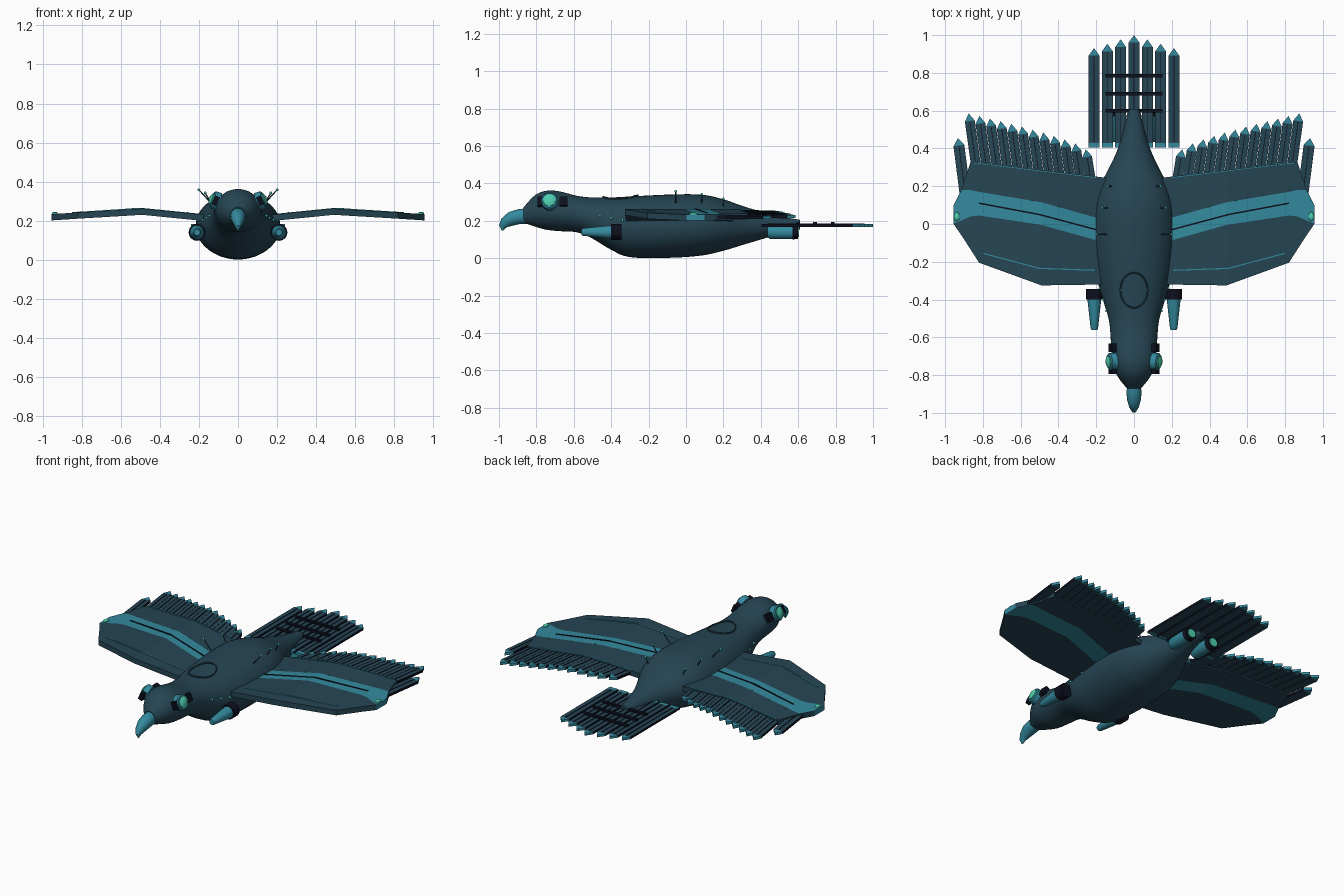
import bpy, math
from mathutils import Vector, Matrix

if "Cube" in bpy.data.objects:
    bpy.data.objects.remove(bpy.data.objects["Cube"])

# ---- flat colours
def colour(name, rgb):
    m = bpy.data.materials.new(name)
    m.diffuse_color = (*rgb, 1)
    m.use_nodes = True
    m.node_tree.nodes["Principled BSDF"].inputs["Base Color"].default_value = m.diffuse_color
    return m
SLATE = colour("dark slate", (0.019, 0.060, 0.088))
TEAL = colour("teal", (0.034, 0.255, 0.345))
NAVY = colour("near black navy", (0.004, 0.005, 0.013))
GREEN = colour("glow green", (0.075, 0.62, 0.43))

# ---- helpers
def make(name, verts, faces, mats, rule=None, smooth=False):
    me = bpy.data.meshes.new(name)
    me.from_pydata([tuple(v) for v in verts], [], faces)
    for m in mats:
        me.materials.append(m)
    ob = bpy.data.objects.new(name, me)
    bpy.context.collection.objects.link(ob)
    if rule:
        for p in me.polygons:
            p.material_index = rule(p)
    bpy.context.view_layer.objects.active = ob
    for o in bpy.context.selected_objects:
        o.select_set(False)
    ob.select_set(True)
    bpy.ops.object.mode_set(mode='EDIT')
    bpy.ops.mesh.select_all(action='SELECT')
    bpy.ops.mesh.normals_make_consistent(inside=False)
    bpy.ops.object.mode_set(mode='OBJECT')
    if smooth:
        bpy.ops.object.shade_smooth_by_angle(angle=math.radians(40))
    return ob

def loft(name, rings, mat, smooth=True):
    n = len(rings[0])
    faces = [list(range(n)), [(len(rings) - 1) * n + i for i in range(n)]]
    for r in range(len(rings) - 1):
        for i in range(n):
            j = (i + 1) % n
            faces.append([r*n + i, r*n + j, (r+1)*n + j, (r+1)*n + i])
    return make(name, [v for ring in rings for v in ring], faces, [mat], None, smooth)

def turned(name, centre, axis, profile, mat, n=24):
    """Solid of revolution; profile holds (distance along axis, radius)."""
    rot = Vector(axis).to_track_quat('Z', 'Y').to_matrix()
    rings = [[Vector(centre) + rot @ Vector((r*math.cos(2*math.pi*i/n), r*math.sin(2*math.pi*i/n), d))
              for i in range(n)] for d, r in profile]
    return loft(name, rings, mat)

def ball(name, c, r, mat):
    prof = [(-r*math.cos(math.pi*k/6), max(r*math.sin(math.pi*k/6), r*0.02)) for k in range(7)]
    return turned(name, c, (0, 0, 1), prof, mat, 10)

def box(name, c, size, mat, tilt=0):
    rot = Matrix.Rotation(tilt, 3, 'Y')
    v = [Vector(c) + rot @ Vector((x*size[0]/2, y*size[1]/2, z*size[2]/2))
         for x in (-1, 1) for y in (-1, 1) for z in (-1, 1)]
    f = [(0, 1, 3, 2), (4, 5, 7, 6), (0, 1, 5, 4), (2, 3, 7, 6), (0, 2, 6, 4), (1, 3, 7, 5)]
    return make(name, v, f, [mat])

def wing_z(x):
    x = abs(x)
    return 0.212 + (x - 0.15) * 0.1 if x < 0.5 else 0.247 - (x - 0.5) * 0.065

def feather(name, base, tip, hw, zf, thick, butt=None):
    """Flat pointed blade with a teal tip and dark shaft."""
    b, t = Vector(base), Vector(tip)
    d = (t - b).normalized()
    s = Vector((-d.y, d.x)) * hw
    L = (t - b).length
    rows = [0, butt or 0.02, L - 0.04]
    top = [b + d*k + e for k in rows for e in (-s, s)] + [t]
    v = [(p.x, p.y, zf(p.x) + h) for h in (-thick/2, thick/2) for p in top]
    f = []
    for o in (0, 7):
        f += [(o, o+1, o+3, o+2), (o+2, o+3, o+5, o+4), (o+4, o+5, o+6)]
    for i, j in ((0, 1), (1, 3), (3, 5), (5, 6), (6, 4), (4, 2), (2, 0)):
        f.append((i, j, j+7, i+7))
    def rule(p):
        if len(p.vertices) == 3 or {6, 13} & set(p.vertices):
            return 1
        if butt and {0, 1} <= {q % 7 for q in p.vertices}:
            return 1
        return 2 if abs(p.normal.z) < 0.5 else 0
    make(name, v, f, [SLATE, TEAL, NAVY], rule)
    line(name + "_shaft", [b + d*0.03, t - d*0.045], 0.004, zf, thick/2, NAVY)

def line(name, pts, w, zf, lift, mat):
    """Thin raised strip following a surface."""
    v, f = [], []
    for p in pts:
        d = Vector(pts[-1]) - Vector(pts[0])
        s = Vector((-d.y, d.x)).normalized() * w / 2
        for e in (-s, s):
            q = Vector(p) + e
            v += [(q.x, q.y, zf(q.x) + lift - 0.002), (q.x, q.y, zf(q.x) + lift + 0.003)]
    for k in range(len(pts) - 1):
        a, b = 4*k, 4*k + 4
        f += [(a, a+2, b+2, b), (a+1, a+3, b+3, b+1), (a, a+1, b+1, b), (a+2, a+3, b+3, b+2)]
    e = 4*len(pts) - 4
    f += [(0, 1, 3, 2), (e, e+1, e+3, e+2)]
    make(name, v, f, [mat])

# ---- body: (y, half width, bottom, top)
P = [(-.87, .038, .19, .27), (-.81, .085, .17, .335), (-.75, .113, .153, .36), (-.68, .12, .145, .358),
     (-.58, .125, .138, .333), (-.5, .135, .105, .325), (-.4, .165, .045, .325), (-.3, .192, .006, .33),
     (-.1, .215, .002, .34), (.08, .212, .014, .34), (.2, .18, .04, .315), (.3, .13, .07, .28),
     (.4, .085, .1, .25), (.5, .055, .13, .225), (.61, .03, .155, .205)]
def catmull(a, b, c, d, t):
    return [0.5*(2*q + (r-p)*t + (2*p - 5*q + 4*r - s)*t*t + (3*q - p - 3*r + s)*t**3)
            for p, q, r, s in zip(a, b, c, d)]
sections = []
for i in range(len(P) - 1):
    quad = [P[min(max(i + k, 0), len(P) - 1)] for k in (-1, 0, 1, 2)]
    sections += [catmull(*quad, t / 4) for t in range(4)]
sections.append(P[-1])
N = 40
loft("body", [[(w*math.cos(2*math.pi*i/N), y, (lo+hi)/2 + (hi-lo)/2*math.sin(2*math.pi*i/N))
               for i in range(N)] for y, w, lo, hi in sections], SLATE)
def skin(y, a):
    s = min(sections, key=lambda q: abs(q[0] - y))
    return Vector((s[1]*math.cos(a), y, (s[2]+s[3])/2 + (s[3]-s[2])/2*math.sin(a)))

# ---- hooked beak: (y, z, half width, half height, downward turn)
B = [(-.84, .226, .034, .042, 0), (-.89, .223, .04, .04, 10), (-.93, .212, .037, .039, 28),
     (-.962, .192, .027, .032, 50), (-.98, .17, .015, .02, 75), (-.981, .147, .002, .003, 90)]
rings = []
for y, z, w, h, a in B:
    a = math.radians(a)
    rings.append([(w*math.cos(2*math.pi*i/20), y - math.sin(a)*h*math.sin(2*math.pi*i/20),
                   z + math.cos(a)*h*math.sin(2*math.pi*i/20)) for i in range(20)])
loft("beak", rings, TEAL)

# ---- oval hatch ring on the back
rings = []
for k in range(40):
    a = 2*math.pi*k/40
    x, y = .072*math.cos(a), -.35 + .093*math.sin(a)
    s = min(sections, key=lambda q: abs(q[0] - y))
    z = (s[2]+s[3])/2 + (s[3]-s[2])/2*math.sqrt(1 - (x/s[1])**2) + .004
    rings.append([(x + .004*math.cos(a)*math.cos(b), y + .004*math.sin(a)*math.cos(b), z + .005*math.sin(b))
                  for b in (math.pi*j/3 for j in range(6))])
loft("back_hatch_ring", rings + [rings[0]], SLATE)

# ---- wing plan: (x, leading edge, band front, band back, trailing edge)
W = [(.15, -.32, -.10, .02, .245), (.49, -.325, -.005, .115, .285), (.82, -.205, .045, .17, .325),
     (.865, -.135, .04, .18, .33), (.91, -.065, .02, .181, .19), (.955, 0, .003, .098, .1)]

for s, side in ((-1, "left"), (1, "right")):
    # wing plate with teal band
    v = [(s*r[0], y, wing_z(r[0]) + h) for h in (-.016, .016) for r in W for y in r[1:]]
    f, m = [], len(W) * 4
    for o in (0, m):
        for r in range(len(W) - 1):
            f += [(o+4*r+c, o+4*r+c+1, o+4*r+c+5, o+4*r+c+4) for c in range(3)]
    rim = [4*r for r in range(len(W))] + [m-3, m-2] + [4*r+3 for r in reversed(range(len(W)))] + [2, 1]
    f += [(a, b, b+m, a+m) for a, b in zip(rim, rim[1:] + rim[:1])]
    def rule(p):
        k = {q % m % 4 for q in p.vertices}
        return 1 if k == {1, 2} else 0
    make(side + "_wing", v, f, [SLATE, TEAL], rule)
    # panel lines
    def strip(nm, pts, w, mat):
        line(f"{side}_wing_{nm}", [Vector((s*x, y)) for x, y in pts], w, wing_z, .016, mat)
    strip("band_groove", [(.2, -.03), (.5, .05), (.82, .11)], .008, NAVY)
    strip("front_seam", [(.21, -.245), (.5, -.235), (.8, -.155)], .006, TEAL)
    strip("rear_seam", [(.2, .247), (.49, .282), (.85, .325)], .006, TEAL)
    # feathers along the trailing edge
    for i in range(12):
        t = i / 11
        feather(f"{side}_wing_feather_{i+1}", (s*(.215 + .605*t), .15 + .04*t),
                (s*(.255 + .62*t), .395 + .19*t**.75), .026, wing_z, .016)
    feather(side + "_wing_outer_feather", (s*.893, .15), (s*.932, .455), .029, wing_z, .016)
    # wing tip lamp
    lamp = turned(side + "_wing_lamp", (0, 0, 0), (0, 0, 1), [(0, .016), (.008, .014), (.013, .006)], GREEN, 16)
    lamp.location = (s*.938, .04, wing_z(.938) + .014)
    lamp.scale = (1, 1.5, 1)
    # eye: ring, glowing lens and dark brackets
    ax = Vector((s, -.1, .35)).normalized()
    c = Vector((s*.098, -.727, .297))
    turned(side + "_eye_ring", c, ax, [(0, .046), (.032, .046), (.038, .04)], TEAL)
    turned(side + "_eye_lens", c, ax, [(.03, .034), (.042, .033), (.05, .018), (.052, .003)], GREEN)
    for nm, y in (("front", -.772), ("rear", -.655)):
        box(f"{side}_eye_{nm}_bracket", (s*.113, y, .302), (.026, .045, .048), NAVY, s*-.4)
    # shoulder intake
    turned(side + "_shoulder_cone", (s*.21, -.56, .14), (0, 1, 0), [(0, .016), (.01, .02), (.165, .037)], TEAL)
    turned(side + "_shoulder_collar", (s*.21, -.40, .14), (0, 1, 0), [(0, .043), (.055, .043)], NAVY)
    # tail thruster
    turned(side + "_thruster", (s*.08, .435, .14), (0, 1, 0), [(0, .03), (.02, .038), (.14, .038)], TEAL)
    turned(side + "_thruster_nozzle", (s*.08, .57, .14), (0, 1, 0), [(0, .04), (.03, .036)], NAVY)
    turned(side + "_thruster_glow", (s*.08, .59, .14), (0, 1, 0), [(0, .029), (.014, .026)], GREEN)
    # back antennae
    for i, (x, y, z) in enumerate(((.2, -.055, .358), (.168, .085, .342), (.14, .2, .318))):
        base, tip = skin(y, math.radians(48)), Vector((x, y, z))
        base.x *= s
        tip.x *= s
        turned(f"{side}_antenna_{i+1}", base, tip - base, [(-.01, .004), ((tip - base).length, .003)], SLATE, 8)
        ball(f"{side}_antenna_tip_{i+1}", tip, .007, GREEN)
    # studs along the flank and wing band
    for i in range(5):
        q = skin(-.46 + .06*i, math.radians(12))
        ball(f"{side}_flank_stud_{i+1}", (s*q.x, q.y, q.z), .007, GREEN)
    for i in range(5):
        x = .26 + .14*i
        ball(f"{side}_wing_stud_{i+1}", (s*x, .04 + .22*(x - .15), wing_z(x) + .016), .005, GREEN)

# ---- tail fan and its crossbars
for i in range(-3, 4):
    feather(f"tail_feather_{i+4}", (i*.0705, .405), (i*.0705, 1 - .023*abs(i)), .029,
            lambda x: .175, .014, .025)
for i, y in enumerate((.6, .69, .785)):
    box(f"tail_crossbar_{i+1}", (0, y, .186), (.3, .02, .014), NAVY)
